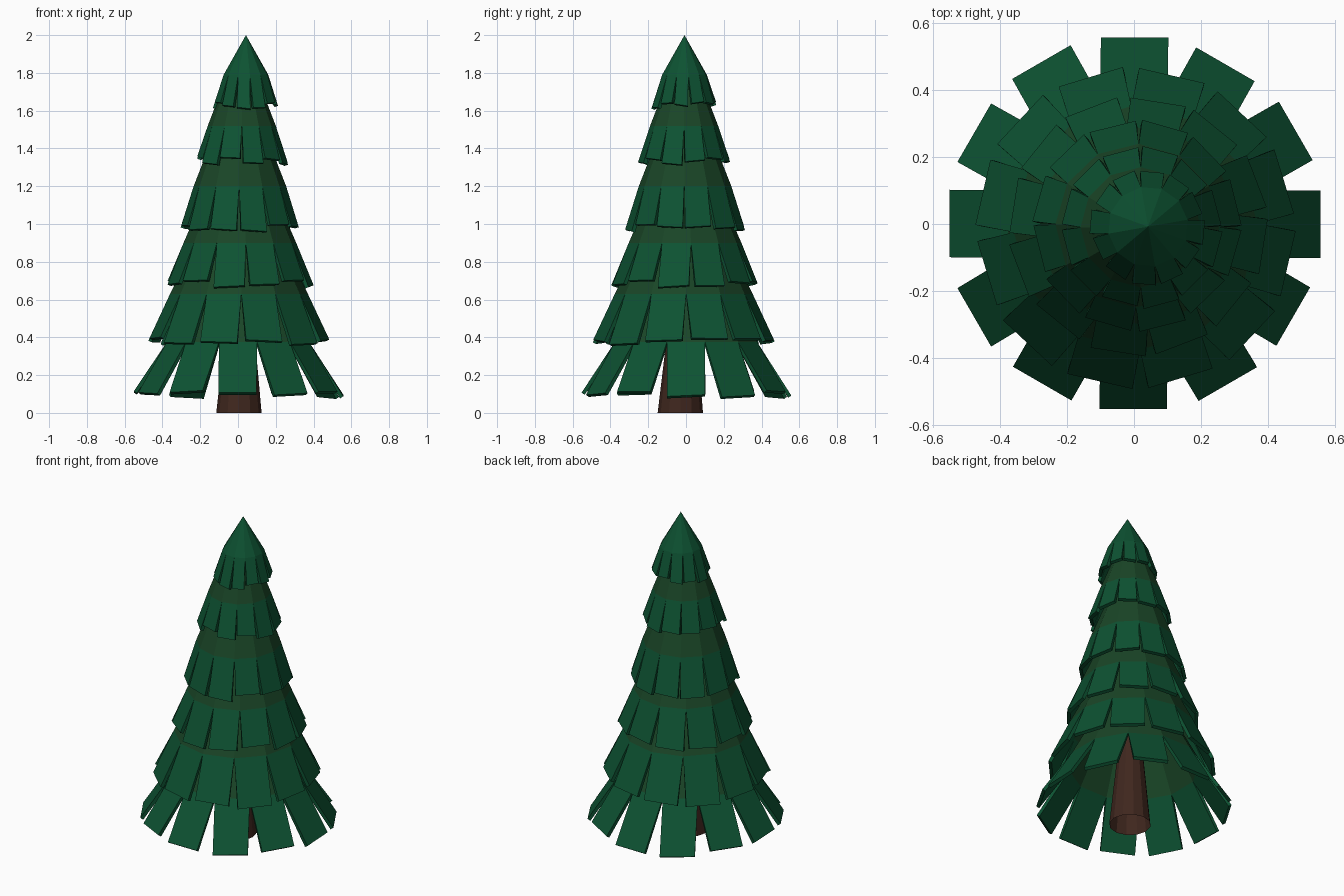
import bpy, bmesh, math, random
from mathutils import Vector

if "Cube" in bpy.data.objects:
    bpy.data.objects.remove(bpy.data.objects["Cube"])

random.seed(4)


def material(name, rgb):
    m = bpy.data.materials.new(name)
    m.diffuse_color = (*rgb, 1)
    m.use_nodes = True
    m.node_tree.nodes["Principled BSDF"].inputs["Base Color"].default_value = m.diffuse_color
    return m


TIP = material("needle_green", (0.004, 0.085, 0.032))
INNER = material("inner_green", (0.010, 0.060, 0.020))
BARK = material("bark", (0.05, 0.02, 0.013))


def finish(bm, name, mats):
    bmesh.ops.recalc_face_normals(bm, faces=bm.faces)
    mesh = bpy.data.meshes.new(name)
    bm.to_mesh(mesh)
    bm.free()
    for m in mats:
        mesh.materials.append(m)
    ob = bpy.data.objects.new(name, mesh)
    bpy.context.collection.objects.link(ob)
    return ob


def tier(name, offset, center, top, base, tip, flare=1.0, n=12):
    """Faceted cone whose lower edges are pulled down into separate flat boughs."""
    bm = bmesh.new()
    cx, cy = center
    step = 2 * math.pi / n
    start = math.radians(offset)

    def ring(r, z):
        return [bm.verts.new((cx + r * math.cos(start + (i - .5) * step),
                              cy + r * math.sin(start + (i - .5) * step), z)) for i in range(n)]

    low = ring(*base)
    apex = top[0] == 0
    high = bm.verts.new((cx, cy, top[1])) if apex else ring(*top)
    half = base[0] * math.sin(step / 2) * flare
    for i in range(n):
        a, b = low[i], low[(i + 1) % n]
        if apex:
            f = bm.faces.new((a, b, high))
        else:
            f = bm.faces.new((a, b, high[(i + 1) % n], high[i]))
        f.material_index = 0 if apex else 1
        # bough: nearly constant width, slightly uneven tip
        ang = start + i * step
        out = Vector((math.cos(ang), math.sin(ang), 0))
        side = Vector((-out.y, out.x, 0))
        drop = random.uniform(-.016, .018)
        roll = random.uniform(-.006, .006)
        shift = random.uniform(-.004, .004)
        mid = Vector((cx, cy, tip[1] + drop)) + out * (tip[0] - drop * .3)
        c = bm.verts.new(mid + side * (shift - half) + Vector((0, 0, roll)))
        d = bm.verts.new(mid + side * (shift + half) - Vector((0, 0, roll)))
        bm.faces.new((a, c, d, b))
    ob = finish(bm, name, [TIP, INNER])
    s = ob.modifiers.new("thickness", 'SOLIDIFY')
    s.thickness = .02
    s.offset = -1
    return ob


# Boughs: name, rotation, centre, (radius, z) at top, bough root and tip, widening
tier("boughs_1", 0, (0, 0), (.24, .66), (.39, .375), (.555, .10), 1.0)
tier("boughs_2", 17, (.005, -.012), (.22, .92), (.365, .63), (.47, .38), 1.06)
tier("boughs_3", 21, (.01, -.005), (.16, 1.22), (.30, .90), (.378, .685), 1.07)
tier("boughs_4", 14, (.01, -.005), (.12, 1.52), (.245, 1.20), (.305, .98), 1.12)
tier("boughs_5", 15, (.02, -.01), (.08, 1.78), (.18, 1.52), (.235, 1.335), 1.18)
tier("crown", 25, (.042, -.008), (0, 2.0), (.12, 1.79), (.168, 1.63), 1.15)

# Trunk: tapered open tube, leaning slightly
bm = bmesh.new()
bmesh.ops.create_cone(bm, cap_ends=False, segments=12, radius1=.12, radius2=.02, depth=1.0)
for v in bm.verts:
    v.co.z += .5
    v.co.x += .005 + .01 * v.co.z
    v.co.y += -.03 + .02 * v.co.z
finish(bm, "trunk", [BARK])
